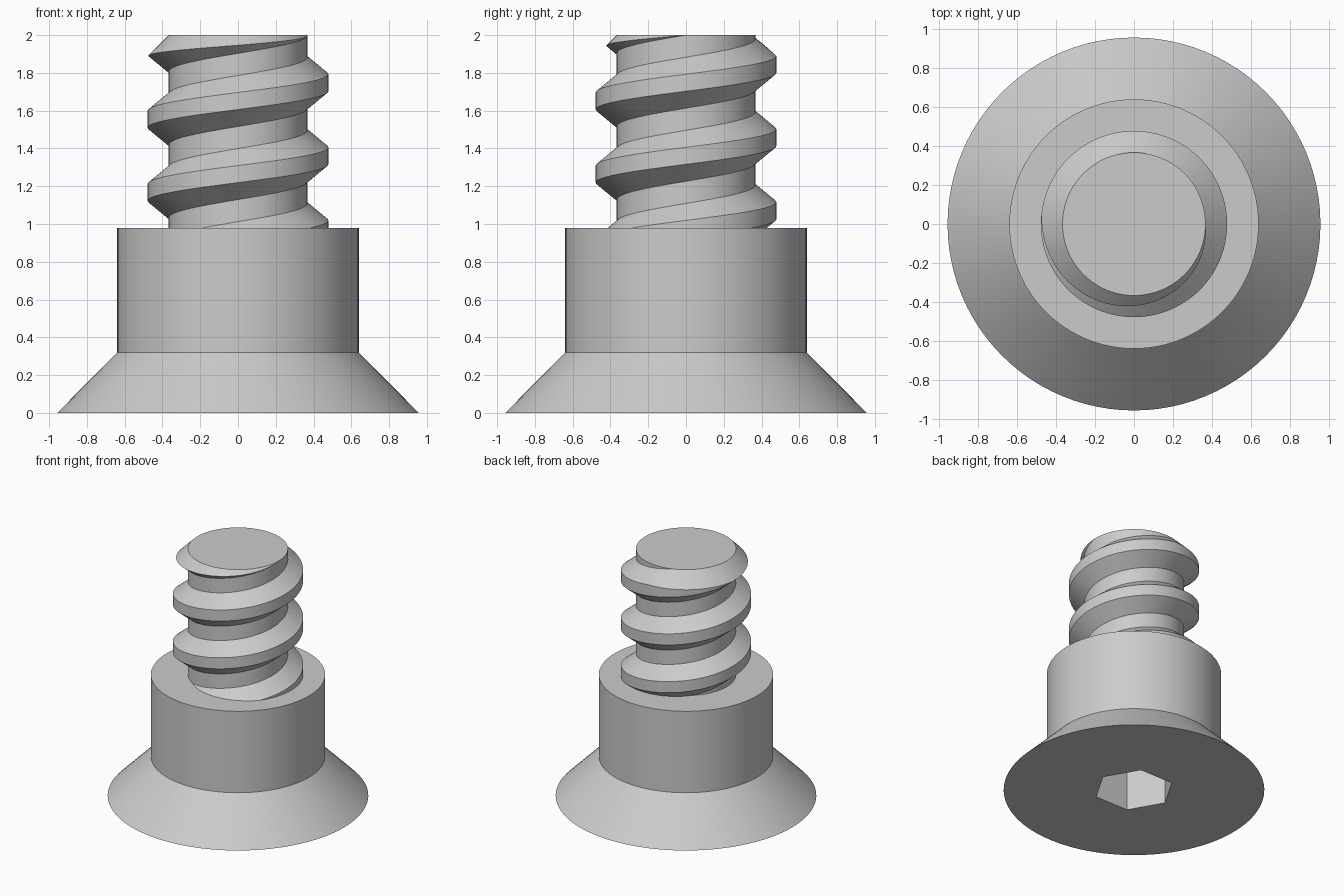
import bpy, bmesh
from math import sin, cos, tau, radians

if "Cube" in bpy.data.objects:
    bpy.data.objects.remove(bpy.data.objects["Cube"])

SEGMENTS = 96
PITCH = 0.387
ROOT_R, CREST_R = 0.367, 0.478
TOP = 2.0

steel = bpy.data.materials.new("light grey steel")
steel.use_nodes = True
grey = (0.6, 0.6, 0.6, 1)
steel.diffuse_color = grey
steel.node_tree.nodes["Principled BSDF"].inputs["Base Color"].default_value = grey


def make_object(name, bm):
    bmesh.ops.recalc_face_normals(bm, faces=bm.faces)
    mesh = bpy.data.meshes.new(name)
    bm.to_mesh(mesh)
    bm.free()
    mesh.materials.append(steel)
    obj = bpy.data.objects.new(name, mesh)
    bpy.context.collection.objects.link(obj)
    return obj


def lathe(name, profile, steps=SEGMENTS):
    """Solid of revolution about z from (radius, height) points, flat end caps."""
    bm = bmesh.new()
    rings = [[bm.verts.new((r * cos(tau * i / steps), r * sin(tau * i / steps), z))
              for i in range(steps)] for r, z in profile]
    for low, high in zip(rings, rings[1:]):
        for i in range(steps):
            j = (i + 1) % steps
            bm.faces.new((low[i], low[j], high[j], high[i]))
    bm.faces.new(rings[0])
    bm.faces.new(rings[-1])
    return make_object(name, bm)


def helix(name, section, start, end):
    """Sweep a (radius, height) section along a right-handed helix, in turns."""
    bm = bmesh.new()
    count = round((end - start) * SEGMENTS)
    rings = []
    for i in range(count + 1):
        turn = start + i / SEGMENTS
        rings.append([bm.verts.new((r * cos(tau * turn), r * sin(tau * turn),
                                    z + PITCH * turn)) for r, z in section])
    n = len(section)
    for a, b in zip(rings, rings[1:]):
        for i in range(n):
            j = (i + 1) % n
            bm.faces.new((a[i], a[j], b[j], b[i]))
    bm.faces.new(rings[0])
    bm.faces.new(rings[-1])
    return make_object(name, bm)


def select_only(obj):
    bpy.ops.object.select_all(action='DESELECT')
    obj.select_set(True)
    bpy.context.view_layer.objects.active = obj


def boolean(obj, cutter, operation):
    mod = obj.modifiers.new("cut", 'BOOLEAN')
    mod.operation = operation
    mod.solver = 'EXACT'
    mod.object = cutter
    select_only(obj)
    bpy.ops.object.modifier_apply(modifier=mod.name)
    bpy.data.objects.remove(cutter)


# Countersunk head and collar with a hexagonal socket underneath
head = lathe("head_and_collar", [(0.957, 0), (0.64, 0.32), (0.64, 0.98)])
boolean(head, lathe("socket_cutter", [(0.295, -0.1), (0.295, 0.5)], 6), 'DIFFERENCE')

# Plain core of the shaft
shaft = lathe("shaft", [(ROOT_R, 0.9), (ROOT_R, TOP)])

# Trapezoidal thread, trimmed by a chamfer at the tip
mid, crest, root = 1.361, 0.045, 0.135
section = [(0.3, mid - root), (ROOT_R, mid - root), (CREST_R, mid - crest),
           (CREST_R, mid + crest), (ROOT_R, mid + root), (0.3, mid + root)]
thread = helix("thread", section, -1.5, 2.25)
drop = 0.6 - ROOT_R
limit = lathe("thread_limit", [(0.6, 0.9), (0.6, TOP - drop), (ROOT_R, TOP),
                               (ROOT_R - 0.01, TOP - 0.01)])
boolean(thread, limit, 'INTERSECT')

for part in (head, shaft, thread):
    select_only(part)
    bpy.ops.object.shade_smooth_by_angle(angle=radians(25))
